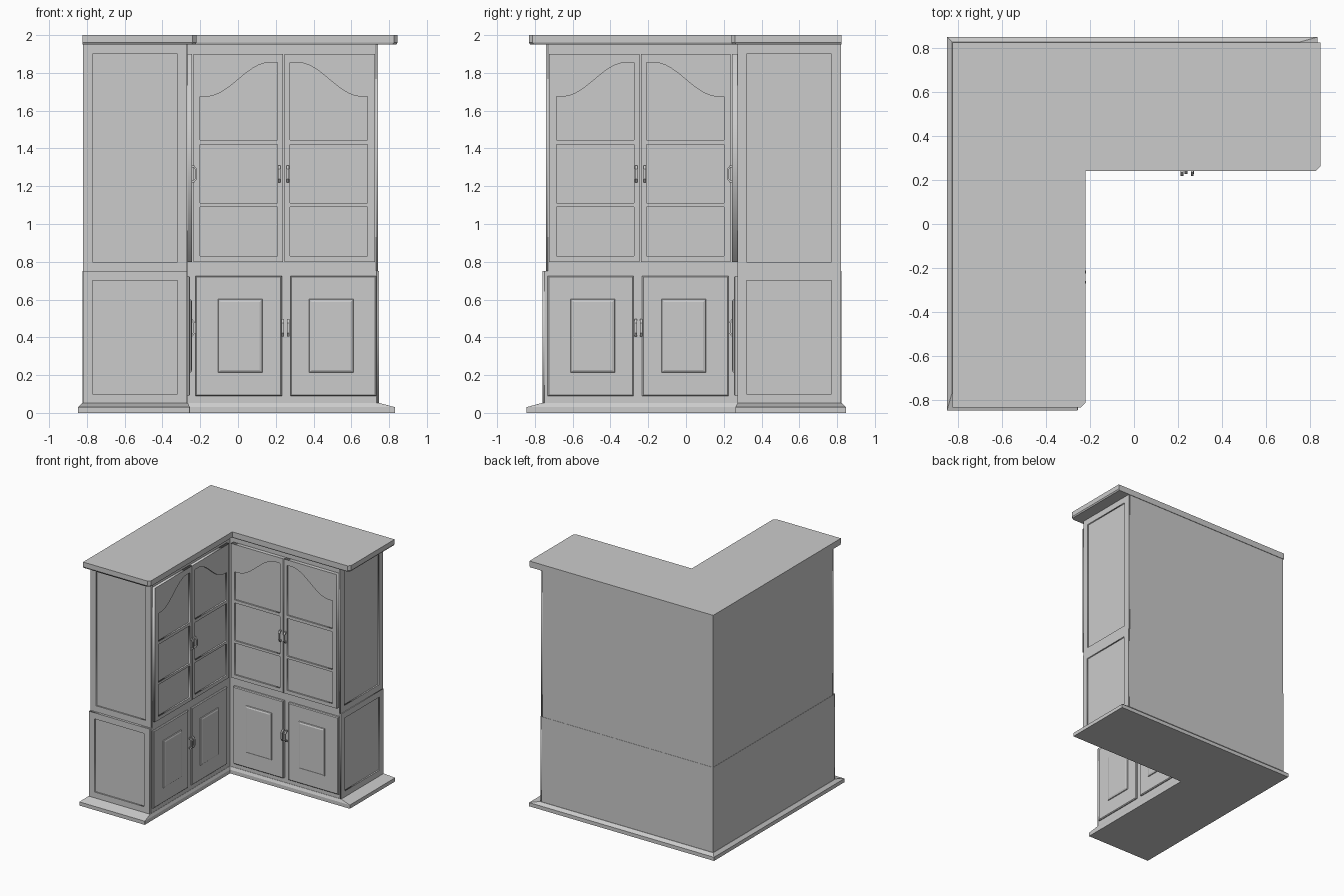
import bpy, bmesh, math
from mathutils import Matrix

if "Cube" in bpy.data.objects:
    bpy.data.objects.remove(bpy.data.objects["Cube"])

SWAP = Matrix(((0, -1, 0, 0), (-1, 0, 0, 0), (0, 0, 1, 0), (0, 0, 0, 1)))  # right arm -> left arm


def front(y):
    """Local (u, v, w) -> x = u, z = v, w outwards toward -y."""
    return Matrix(((1, 0, 0, 0), (0, 0, -1, y), (0, 1, 0, 0), (0, 0, 0, 1)))


def end(x):
    """Local (u, v, w) -> y = u, z = v, w outwards toward +x."""
    return Matrix(((0, 0, 1, x), (1, 0, 0, 0), (0, 1, 0, 0), (0, 0, 0, 1)))


def add(name, mesh):
    ob = bpy.data.objects.new(name, mesh)
    bpy.context.scene.collection.objects.link(ob)
    return ob


def add_both(name, mesh, matrix, left_matrix=None):
    """Place a part on the right arm and its mirror image on the left arm."""
    other = mesh.copy()
    mesh.transform(matrix)
    other.transform(SWAP @ (left_matrix or matrix))
    other.flip_normals()
    add("right_" + name, mesh)
    add("left_" + name, other)


def loft(rings):
    """Closed solid through rings of equal point count: [(points, height), ...]."""
    bm = bmesh.new()
    loops = [[bm.verts.new((x, y, z)) for x, y in pts] for pts, z in rings]
    for a, b in zip(loops, loops[1:]):
        for i in range(len(a)):
            j = (i + 1) % len(a)
            bm.faces.new((a[i], a[j], b[j], b[i]))
    bm.faces.new(loops[0][::-1])
    bm.faces.new(loops[-1])
    bmesh.ops.recalc_face_normals(bm, faces=bm.faces)
    me = bpy.data.meshes.new("part")
    bm.to_mesh(me)
    bm.free()
    return me


def plate(outlines, w0, w1):
    """Flat plate with holes, from a filled 2D curve extruded from w0 to w1."""
    cu = bpy.data.curves.new("outline", 'CURVE')
    cu.dimensions, cu.fill_mode = '2D', 'BOTH'
    cu.extrude = (w1 - w0) / 2
    for pts in outlines:
        sp = cu.splines.new('POLY')
        sp.points.add(len(pts) - 1)
        for p, (u, v) in zip(sp.points, pts):
            p.co = (u, v, 0, 1)
        sp.use_cyclic_u = True
    ob = add("outline", cu)
    dg = bpy.context.evaluated_depsgraph_get()
    me = bpy.data.meshes.new_from_object(ob.evaluated_get(dg))
    bpy.data.objects.remove(ob)
    me.transform(Matrix.Translation((0, 0, (w0 + w1) / 2)))
    return me


def rect(u0, u1, v0, v1):
    return [(u0, v0), (u1, v0), (u1, v1), (u0, v1)]


def ell(b, ex, ey, ix, iy, c=0.0005):
    """L-shaped plan: back b, arm ends ex / -ey, inner corner (ix, iy), corner cut c."""
    return [(-b, b), (-b, -ey), (ix - c, -ey), (ix, -ey + c), (ix, iy),
            (ex - c, iy), (ex, iy + c), (ex, b)]


# Carcass, plinth and cornice
add("lower_carcass", loft([(ell(.822, .735, .75, -.267, .275), .03),
                           (ell(.822, .735, .75, -.267, .275), .75)]))
add("upper_carcass", loft([(ell(.82, .73, .73, -.267, .275), .75),
                           (ell(.82, .73, .73, -.267, .275), 1.95)]))
add("plinth", loft([(ell(.848, .832, .845, -.255, .262), 0),
                    (ell(.848, .832, .845, -.255, .262), .03),
                    (ell(.825, .75, .765, -.265, .272), .052)]))
add("cornice", loft([(ell(.824, .838, .825, -.226, .244, .02), 1.95),
                     (ell(.824, .845, .832, -.22, .24, .02), 1.96),
                     (ell(.824, .845, .832, -.22, .24, .02), 2.0)]))

# Framed end panels on both arms
for name, z0, z1, p0, p1, x, left_x in (("lower_end_frame", .04, .75, .10, .70, .735, .75),
                                        ("upper_end_frame", .75, 1.95, .80, 1.90, .73, .73)):
    frame = plate([rect(.272, .82, z0, z1), rect(.32, .77, p0, p1)], 0, .011)
    add_both(name, frame, end(x), end(left_x))

# Upper glazed doors: frame with two square panes and one arched pane
MID = .2425


def arch(a, b):
    """Top pane outline: low at a (outer side), swept up to b (meeting side)."""
    n = 16
    top = []
    for i in range(n + 1):
        t = i / n
        s = min(max((t - .08) / .82, 0), 1)
        top.append((a + (b - a) * t, 1.675 + .18 * (1 - math.cos(math.pi * s)) / 2))
    return [(a, 1.445), (b, 1.445)] + top[::-1]


for side, k in (("inner", -1), ("outer", 1)):
    def m(u):
        return MID + k * u

    stile = .477 if k < 0 else .483
    outlines = [rect(m(.003), m(stile), .80, 1.90),
                rect(m(.033), m(.443), .83, 1.09),
                rect(m(.033), m(.443), 1.11, 1.42),
                arch(m(.443), m(.033))]
    add_both("upper_%s_door_frame" % side, plate(outlines, .015, .028), front(.272))
    panes = plate([rect(m(.003), m(stile), .80, 1.90)], -.005, .016)
    add_both("upper_%s_door_panes" % side, panes, front(.272))

# Lower doors with bevelled raised panels
for side, d0, d1, p0, p1 in (("inner", -.225, .232, -.107, .13),
                             ("outer", .278, .732, .375, .612)):
    door = loft([(rect(d0, d1, .09, .725), -.005),
                 (rect(d0, d1, .09, .725), .012),
                 (rect(d0 + .006, d1 - .006, .096, .719), .018)])
    add_both("lower_%s_door" % side, door, front(.272))
    panel = loft([(rect(p0, p1, .212, .603), .015),
                  (rect(p0 + .004, p1 - .004, .216, .599), .024),
                  (rect(p0 + .016, p1 - .016, .228, .587), .029)])
    add_both("lower_%s_raised_panel" % side, panel, front(.272))

# Bow handles: C-shaped side profile given the handle width
for name, us, z, face in (("upper_handle", (.218, .264), 1.265, .245),
                          ("lower_handle", (.236, .266), .45, .254)):
    for i, u in enumerate(us):
        prof = [(-.002, .046), (.012, .046), (.028, .026), (.028, -.026), (.012, -.046),
                (-.002, -.046), (-.002, -.034), (.01, -.034), (.019, -.022),
                (.019, .022), (.01, .034), (-.002, .034)]
        bar = loft([(prof, -.0065), (prof, .0065)])
        # profile x -> outward (-y), profile y -> z, thickness -> x
        place = Matrix(((0, 0, -1, u), (-1, 0, 0, face), (0, 1, 0, z), (0, 0, 0, 1)))
        bar.transform(place)
        bm = bmesh.new()
        bm.from_mesh(bar)
        bmesh.ops.recalc_face_normals(bm, faces=bm.faces)
        bm.to_mesh(bar)
        bm.free()
        add_both("%s_%d" % (name, i + 1), bar, Matrix.Identity(4))
